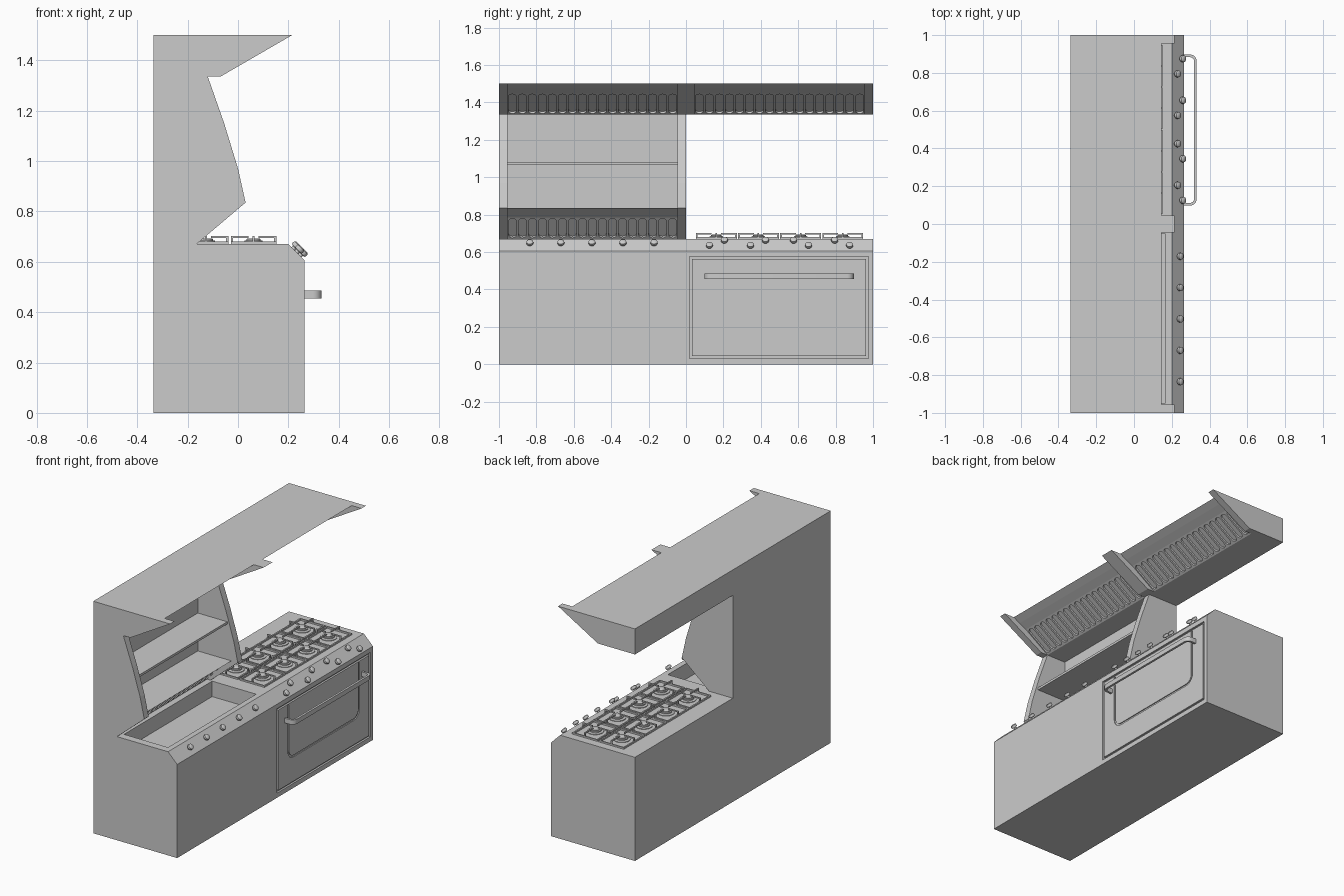
import bpy, bmesh, math
from mathutils import Vector, Matrix

if "Cube" in bpy.data.objects:
    bpy.data.objects.remove(bpy.data.objects["Cube"])


def to_object(name, bm):
    bmesh.ops.recalc_face_normals(bm, faces=bm.faces)
    me = bpy.data.meshes.new(name)
    bm.to_mesh(me)
    bm.free()
    ob = bpy.data.objects.new(name, me)
    bpy.context.collection.objects.link(ob)
    return ob


def add_prism(bm, pts, vec):
    face = bm.faces.new([bm.verts.new(p) for p in pts])
    out = bmesh.ops.extrude_face_region(bm, geom=[face])
    verts = [v for v in out["geom"] if isinstance(v, bmesh.types.BMVert)]
    bmesh.ops.translate(bm, verts=verts, vec=vec)


def prism(name, pts, vec):
    bm = bmesh.new()
    add_prism(bm, pts, vec)
    return to_object(name, bm)


def profile(name, xz, y0, y1):
    return prism(name, [(x, y0, z) for x, z in xz], (0, y1 - y0, 0))


def add_box(bm, x0, x1, y0, y1, z0, z1):
    add_prism(bm, [(x0, y0, z0), (x1, y0, z0), (x1, y1, z0), (x0, y1, z0)], (0, 0, z1 - z0))


def box(name, *dims):
    bm = bmesh.new()
    add_box(bm, *dims)
    return to_object(name, bm)


def cut(ob, cutter):
    cutter.hide_render = True
    mod = ob.modifiers.new("cut", "BOOLEAN")
    mod.operation, mod.solver, mod.object = "DIFFERENCE", "EXACT", cutter
    bpy.context.view_layer.objects.active = ob
    bpy.ops.object.modifier_apply(modifier=mod.name)
    bpy.data.objects.remove(cutter)


def smooth(ob):
    bpy.ops.object.select_all(action="DESELECT")
    ob.select_set(True)
    bpy.context.view_layer.objects.active = ob
    bpy.ops.object.shade_smooth_by_angle(angle=math.radians(40))


def u_path(a0, a1, start, end, r, n=6):
    """Rounded U: from (a0, start) to end, across, and back to (a1, start)."""
    s = 1 if end > start else -1
    left = []
    for i in range(n + 1):
        t = math.pi / 2 * i / n
        left.append((a0 + r - r * math.cos(t), end - s * r * (1 - math.sin(t))))
    right = [(a0 + a1 - a, b) for a, b in reversed(left)]
    return [(a0, start)] + left + right + [(a1, start)]


def u_strip(a0, a1, start, end, r, w):
    s = 1 if end > start else -1
    return u_path(a0, a1, start, end, r) + u_path(a0 + w, a1 - w, start, end - s * w, r - w)[::-1]


# Lower cabinets with a chamfered control strip
base = [(-.335, 0), (.265, 0), (.265, .605), (.2, .67), (-.335, .67)]
griddle_base = profile("griddle_base", base, -1, 0)
cut(griddle_base, box("basin_cutter", -.15, .165, -.95, -.05, .57, .75))
range_base = profile("range_base", base, 0, 1)
cut(range_base, box("door_cutter", .253, .3, .02, .975, .03, .575))

# Oven door with a U-shaped groove, and its handle
door = box("oven_door", .253, .265, .033, .962, .043, .562)
groove = u_strip(.13, .865, .555, .2, .06, .012)
cut(door, prism("groove_cutter", [(.259, y, z) for y, z in groove], (.02, 0, 0)))
handle = u_strip(.098, .897, .263, .332, .035, .014)
smooth(prism("oven_handle", [(x, y, .455) for y, x in handle], (0, 0, .03)))


# Filter slots cut in a sloped face, between two (x, z) points
def cut_slots(ob, low, high, y0, y1, count=17):
    lo, hi = Vector((low[0], 0, low[1])), Vector((high[0], 0, high[1]))
    d = (hi - lo).normalized()
    nrm = Vector((d.z, 0, -d.x))
    mid, step = (lo + hi) / 2, (y1 - y0) / count
    r = step * .38
    half = (hi - lo).length * .45 - r
    bm = bmesh.new()
    for k in range(count):
        yc = Vector((0, y0 + step * (k + .5), 0))
        pts = []
        for i in range(14):
            t = math.pi * (i if i < 7 else i - 1) / 6
            v = r * math.sin(t) + (half if i < 7 else -half)
            pts.append(mid + yc + d * v + Vector((0, r * math.cos(t), 0)) - nrm * .012)
        add_prism(bm, pts, nrm * .016)
    cut(ob, to_object("slot_cutter", bm))


# Hood: three cheek plates and two recessed filter bays
cheek = [(-.335, 1.335), (-.07, 1.335), (.215, 1.5), (-.335, 1.5)]
for i, (y0, y1) in enumerate([(-1, -.955), (-.045, .045), (.955, 1)]):
    profile(f"hood_cheek_{i}", cheek, y0, y1)
bay = [(-.335, 1.335), (-.12, 1.335), (.05, 1.45), (.10, 1.475), (.145, 1.5), (-.335, 1.5)]
for side, y0, y1 in (("left", -.955, -.045), ("right", .045, .955)):
    ob = profile(f"hood_filter_{side}", bay, y0, y1)
    cut_slots(ob, (-.12, 1.335), (.05, 1.45), y0, y1)

# Shelf unit over the griddle
side = [(-.335, .67), (-.165, .67), (.03, .835), (0, .97), (-.055, 1.15), (-.12, 1.335), (-.335, 1.335)]
profile("shelf_side_left", side, -1, -.955)
profile("shelf_side_right", side, -.045, 0)
box("shelf_back", -.335, -.256, -.955, -.045, .835, 1.335)
box("shelf", -.256, -.045, -.955, -.045, 1.065, 1.08)
low = [(-.335, .67), (-.19, .67), (-.085, .785), (-.05, .81), (-.015, .835), (-.335, .835)]
vent = profile("griddle_vent", low, -.955, -.045)
cut_slots(vent, (-.19, .67), (-.085, .785), -.955, -.045)


# Knobs, lathed and turned to face along the chamfer normal
def lathe(bm, prof, mat, seg):
    made = []
    rings = []
    for r, h in prof:
        ring = [bm.verts.new((r * math.cos(2 * math.pi * i / seg), r * math.sin(2 * math.pi * i / seg), h))
                for i in range(seg)]
        rings.append(ring)
        made += ring
    for a, b in zip(rings, rings[1:]):
        for i in range(seg):
            j = (i + 1) % seg
            bm.faces.new((a[i], a[j], b[j], b[i]))
    bm.faces.new(rings[0])
    bm.faces.new(rings[-1])
    bmesh.ops.transform(bm, matrix=mat, verts=made)


knob = [(.009, -.003), (.009, .008), (.017, .010), (.019, .016), (.018, .025), (.013, .029)]
tilt = Matrix.Rotation(math.radians(45), 4, "Y")
rows = {"griddle": [(-.835 + .166 * i, 0) for i in range(5)],
        "range": [(y, .018) for y in (.205, .425, .575, .795)] + [(y, -.018) for y in (.125, .345, .655, .875)]}
for name, spots in rows.items():
    bm = bmesh.new()
    for y, o in spots:
        lathe(bm, knob, Matrix.Translation((.2325 - o * .75, y, .6375 + o * .75)) @ tilt, 20)
    smooth(to_object(f"{name}_knobs", bm))

# Burners and pan grates, eight cells
burner = [(.05, .668), (.05, .674), (.036, .677), (.036, .684), (.028, .685), (.028, .69), (.024, .693)]
grates, burners = bmesh.new(), bmesh.new()
hx, hy, w, top = .09, .109, .009, .703
for cx in (-.128, .062):
    for cy in (.1625, .3875, .6125, .8375):
        lathe(burners, burner, Matrix.Translation((cx, cy, 0)), 24)
        for s in (-1, 1):
            def span(c, a, b):
                return sorted((c + s * a, c + s * b))
            # frame bars
            add_box(grates, *span(cx, hx - w, hx), cy - hy, cy + hy, .669, .68)
            add_box(grates, cx - hx + w, cx + hx - w, *span(cy, hy - w, hy), .669, .68)
            # raised fingers
            add_box(grates, *span(cx, .02, hx), cy - .004, cy + .004, top - .008, top)
            add_box(grates, *span(cx, hx - w, hx), cy - .004, cy + .004, .68, top - .008)
            add_box(grates, cx - .004, cx + .004, *span(cy, .025, hy), top - .008, top)
            add_box(grates, cx - .004, cx + .004, *span(cy, hy - w, hy), .68, top - .008)
to_object("pan_grates", grates)
smooth(to_object("burners", burners))
